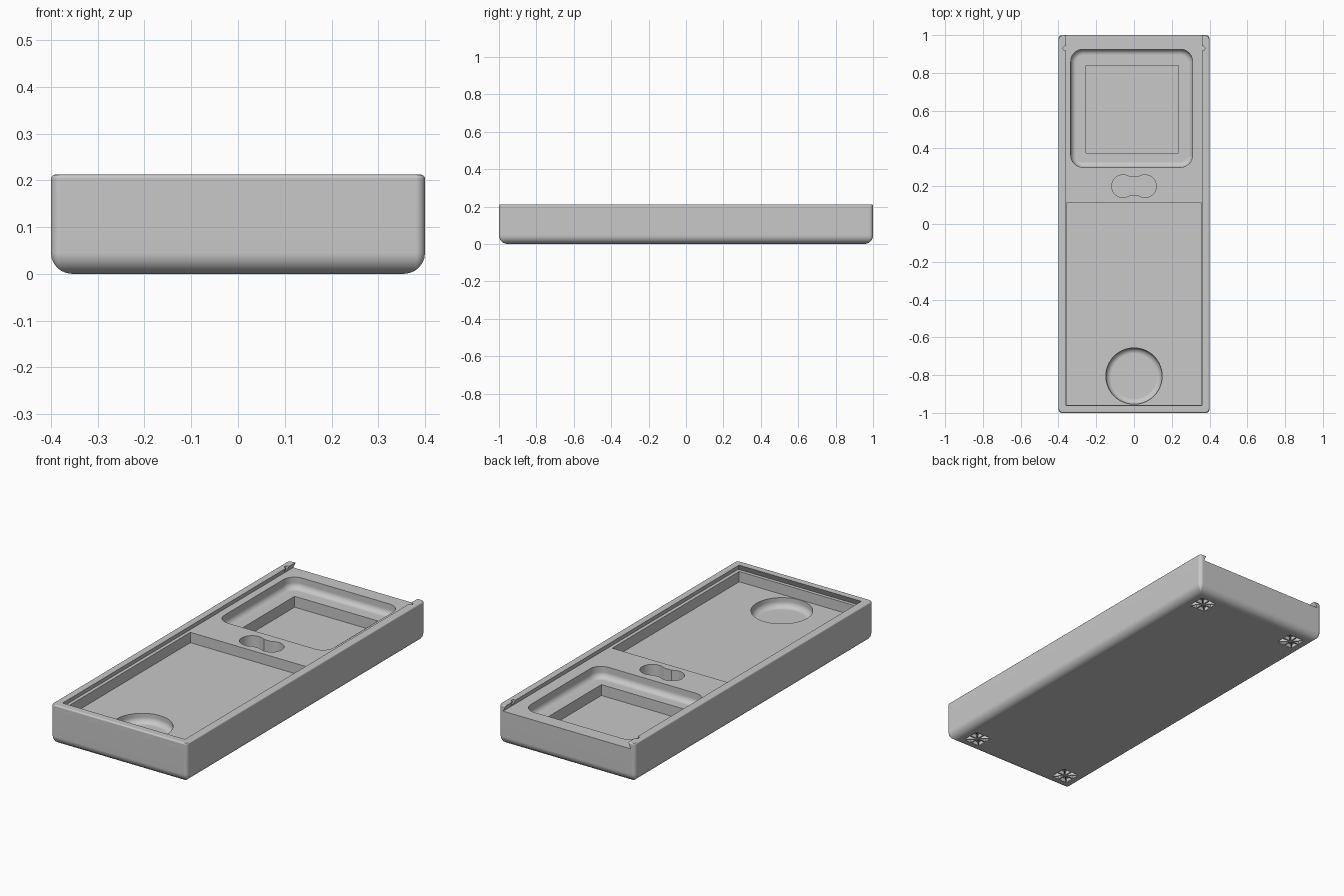
import bpy, bmesh
from math import sin, cos, pi, radians

cube = bpy.data.objects.get("Cube")
if cube:
    bpy.data.objects.remove(cube)

grey = bpy.data.materials.new("plain_grey")
grey.use_nodes = True
grey.diffuse_color = (0.58, 0.58, 0.58, 1)
grey.node_tree.nodes["Principled BSDF"].inputs["Base Color"].default_value = grey.diffuse_color


def finish(name, bm):
    bmesh.ops.recalc_face_normals(bm, faces=bm.faces)
    mesh = bpy.data.meshes.new(name)
    bm.to_mesh(mesh)
    bm.free()
    mesh.materials.append(grey)
    obj = bpy.data.objects.new(name, mesh)
    bpy.context.collection.objects.link(obj)
    return obj


def ring(x0, x1, y0, y1, r, seg):
    """Rounded rectangle outline, counter-clockwise."""
    if r == 0:
        return [(x1, y1), (x0, y1), (x0, y0), (x1, y0)]
    centres = [(x1 - r, y1 - r), (x0 + r, y1 - r), (x0 + r, y0 + r), (x1 - r, y0 + r)]
    return [(cx + r * cos(a), cy + r * sin(a))
            for q, (cx, cy) in enumerate(centres)
            for a in [(q + i / seg) * pi / 2 for i in range(seg + 1)]]


def loft(name, rings):
    """Solid through a stack of (outline, height) rings."""
    bm = bmesh.new()
    rows = [[bm.verts.new((x, y, z)) for x, y in pts] for pts, z in rings]
    for low, high in zip(rows, rows[1:]):
        for i in range(len(low)):
            j = (i + 1) % len(low)
            bm.faces.new((low[i], low[j], high[j], high[i]))
    bm.faces.new(rows[0][::-1])
    bm.faces.new(rows[-1])
    return finish(name, bm)


def block(name, x0, x1, y0, y1, z0, z1, r=0, fillet=0, top=0, seg=8):
    """Rounded block with a filleted lower edge and a softened top edge."""
    steps = [i / 6 * pi / 2 for i in range(7)]
    profile = [(0, z0)]
    if fillet:
        profile = [(fillet * (1 - sin(a)), z0 + fillet * (1 - cos(a))) for a in steps]
    if top:
        profile += [(top * (1 - cos(a)), z1 - top * (1 - sin(a))) for a in steps[::2]]
    else:
        profile.append((0, z1))
    rings = []
    for d, z in profile:
        radius = max(r - d, 0.003) if r else 0
        rings.append((ring(x0 + d, x1 - d, y0 + d, y1 - d, radius, seg), z))
    return loft(name, rings)


def disc(name, x, y, r, z0, z1, fillet=0):
    return block(name, x - r, x + r, y - r, y + r, z0, z1, r * 0.9999, fillet, seg=14)


DECK, BAY, TRAY = 0.18, 0.125, 0.12
body = block("sliding_lid_case_body", -0.4, 0.4, -1, 1, 0, 0.212, 0.02, 0.045, 0.008)

# Dovetail channel for the lid, open at the back
cutters = [loft("lid_channel", [
    (ring(-0.375, 0.375, -0.975, 1.1, 0, 1), DECK),
    (ring(-0.355, 0.355, -0.955, 1.1, 0, 1), 0.222)])]

# Long bay with a round finger dish
cutters.append(block("long_bay", -0.357, 0.357, -0.957, 0.11, BAY, DECK + 0.008))
cutters.append(disc("round_dish", 0, -0.805, 0.149, BAY - 0.05, BAY + 0.02, 0.03))

# Stepped tray: soft upper recess and square lower well
cutters.append(block("upper_tray", -0.335, 0.31, 0.3, 0.925, TRAY, DECK + 0.01, 0.065, 0.03))
cutters.append(block("lower_well", -0.255, 0.235, 0.375, 0.84, 0.062, TRAY + 0.02))

# Double finger hole with a narrow waist, and lid detents
for side in (-1, 1):
    cutters.append(disc("finger_hole", side * 0.058, 0.2, 0.06, 0.11, DECK + 0.012))
    cutters.append(disc("lid_detent", side * 0.363, 0.93, 0.012, DECK + 0.006, 0.23))
cutters.append(block("finger_waist", -0.035, 0.035, 0.152, 0.248, 0.11, DECK + 0.014))

# Triangular pockets between star-shaped ribs under each corner
bm = bmesh.new()
star = [(1, 0), (1, 1), (0, 1), (-1, 1), (-1, 0), (-1, -1), (0, -1), (1, -1)]
for fx in (-0.29, 0.29):
    for fy in (-0.89, 0.89):
        for a, b in zip(star, star[1:] + star[:1]):
            cx, cy = (a[0] + b[0]) / 3, (a[1] + b[1]) / 3
            corners = [(cx + (px - cx) * 0.8, cy + (py - cy) * 0.8)
                       for px, py in ((0, 0), a, b)]
            low = [bm.verts.new((fx + u * 0.052, fy + v * 0.052, -0.02)) for u, v in corners]
            face = bm.faces.new(low)
            new = bmesh.ops.extrude_face_region(bm, geom=[face])["geom"]
            bmesh.ops.translate(bm, vec=(0, 0, 0.04),
                                verts=[g for g in new if isinstance(g, bmesh.types.BMVert)])
cutters.append(finish("foot_pockets", bm))

# Carve every recess, then discard the cutters
bpy.ops.object.select_all(action="DESELECT")
body.select_set(True)
bpy.context.view_layer.objects.active = body
for cutter in cutters:
    cutter.hide_render = True
    mod = body.modifiers.new(cutter.name, "BOOLEAN")
    mod.operation = "DIFFERENCE"
    mod.solver = "EXACT"
    mod.object = cutter
    bpy.ops.object.modifier_apply(modifier=mod.name)
    bpy.data.objects.remove(cutter)

# Smooth fillets, crisp edges
bpy.ops.object.shade_smooth_by_angle(angle=radians(30))
weighted = body.modifiers.new("even_shading", "WEIGHTED_NORMAL")
weighted.keep_sharp = True
